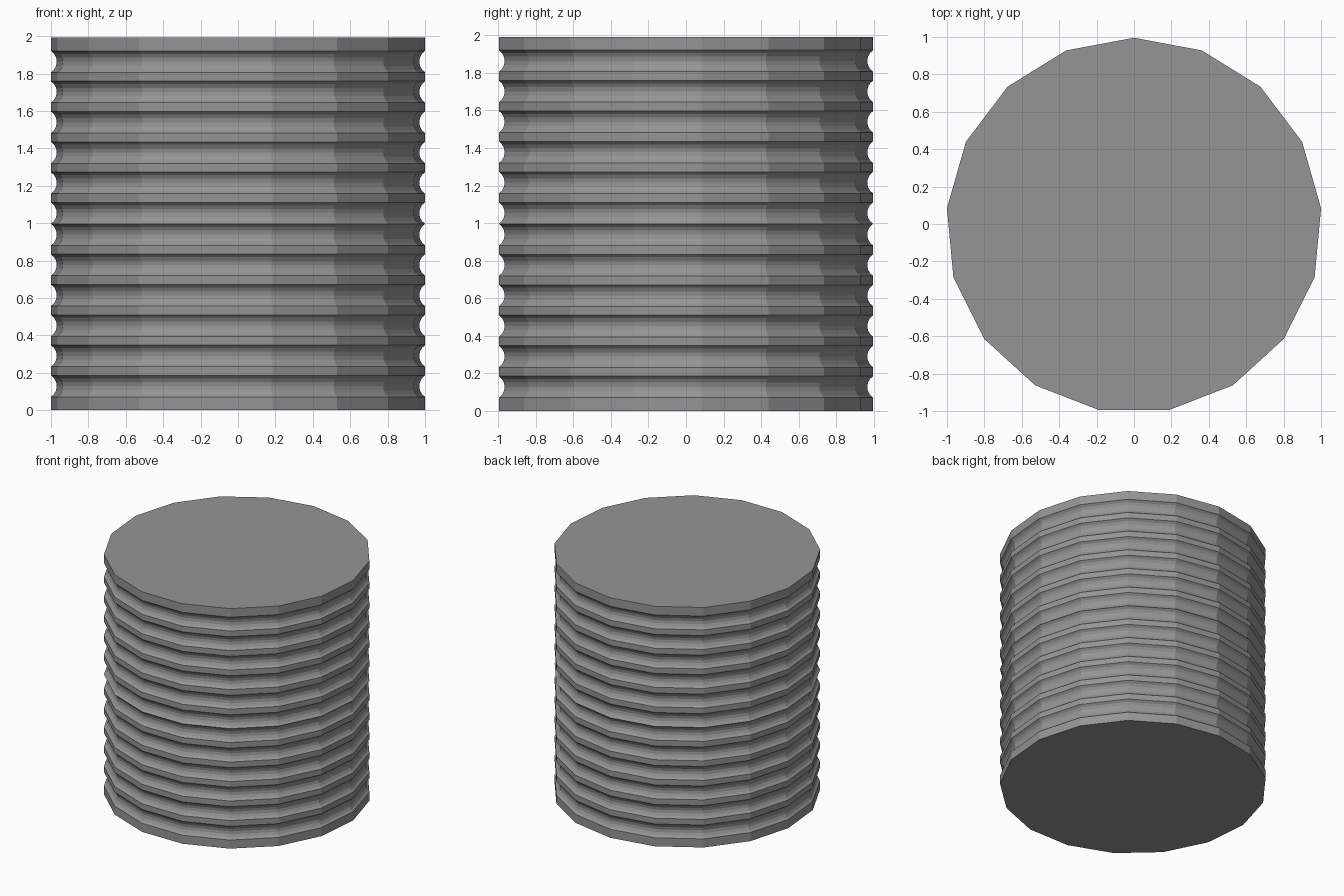
import bpy, bmesh, math

if "Cube" in bpy.data.objects:
    bpy.data.objects.remove(bpy.data.objects["Cube"])

SIDES = 17
R = 2 / (2 * math.sin(math.radians(360 / SIDES * 4)))   # width across x is 2
Y_OFF = -(R - R * math.cos(math.pi / SIDES)) / 2         # centre the odd polygon
MID, TOP = 0.996, 1.992
GROOVE, PITCH, DEPTH, STEPS = 0.115, 0.162, 0.031, 6

# Upper half profile: six round grooves, starting from the middle edge
h = GROOVE / 2
arc_r = (h * h + DEPTH * DEPTH) / (2 * DEPTH)
half_angle = math.asin(h / arc_r)
upper = []
for g in range(6):
    zc = MID + g * PITCH + h
    for s in range(STEPS + 1):
        a = half_angle * (2 * s / STEPS - 1)
        r = R - (arc_r * math.cos(a) - (arc_r - DEPTH))
        upper.append((r, zc + arc_r * math.sin(a)))
upper.append((R, TOP))

# Lower half is the mirror image
profile = [(r, 2 * MID - z) for r, z in reversed(upper[1:])] + upper

# Sweep the profile around the 17-sided outline, vertex pointing to the back
bm = bmesh.new()
rings = []
for r, z in profile:
    ring = []
    for k in range(SIDES):
        a = math.pi / 2 + 2 * math.pi * k / SIDES
        ring.append(bm.verts.new((r * math.cos(a), r * math.sin(a) + Y_OFF, z)))
    rings.append(ring)
for lo, hi in zip(rings, rings[1:]):
    for k in range(SIDES):
        n = (k + 1) % SIDES
        bm.faces.new((lo[k], lo[n], hi[n], hi[k]))
bm.faces.new(list(reversed(rings[0])))
bm.faces.new(rings[-1])
bmesh.ops.recalc_face_normals(bm, faces=bm.faces)

mesh = bpy.data.meshes.new("grooved_cylinder")
bm.to_mesh(mesh)
bm.free()
mat = bpy.data.materials.new("mid grey")
mat.diffuse_color = (0.3, 0.3, 0.3, 1)
mat.use_nodes = True
mat.node_tree.nodes["Principled BSDF"].inputs["Base Color"].default_value = mat.diffuse_color
mesh.materials.append(mat)
obj = bpy.data.objects.new("grooved_cylinder", mesh)
bpy.context.collection.objects.link(obj)
